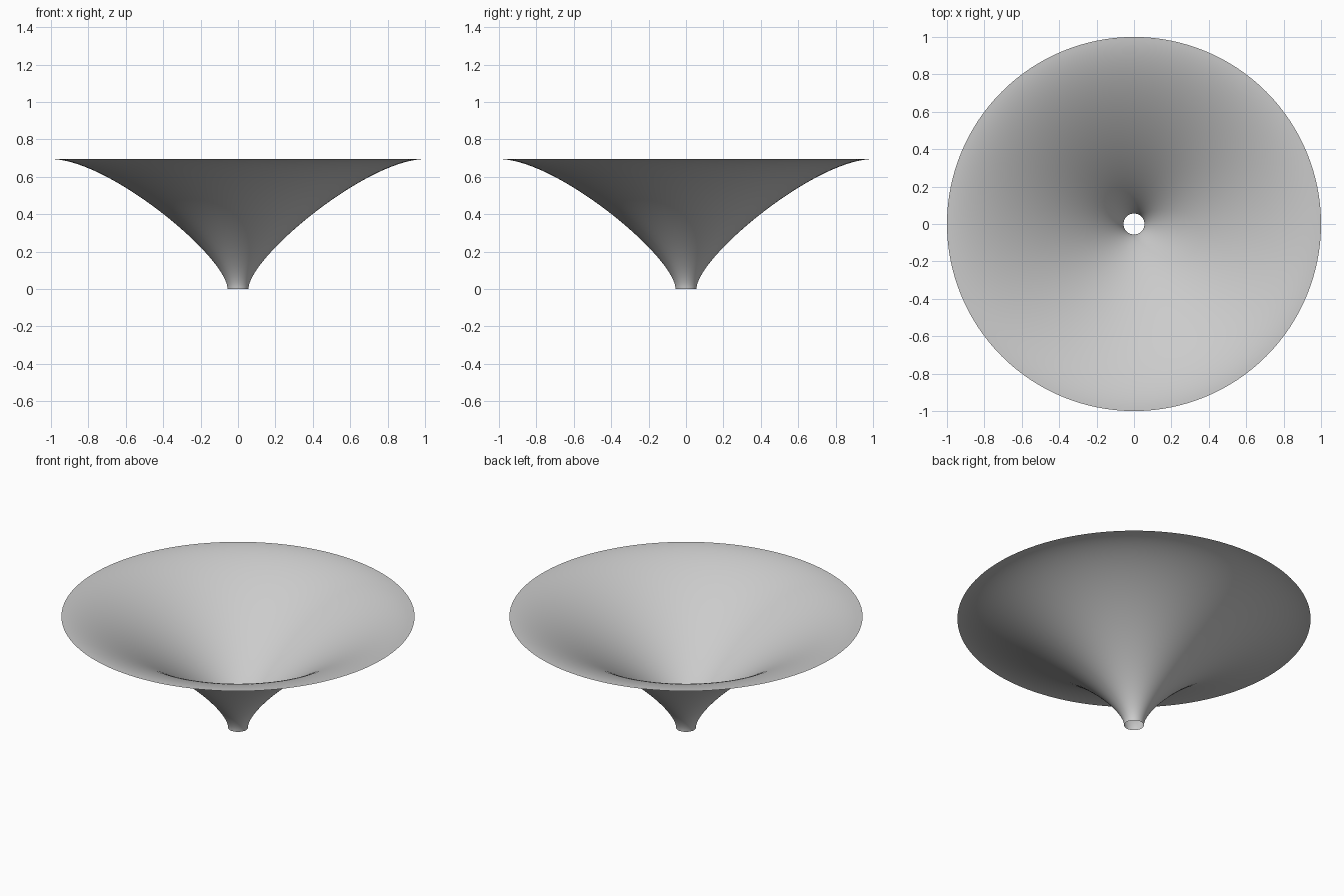
import bpy, bmesh, math
from mathutils import Vector
from mathutils.geometry import interpolate_bezier

cube = bpy.data.objects.get("Cube")
if cube:
    bpy.data.objects.remove(cube, do_unlink=True)

SEGMENTS = 128

# Plain grey surface
grey = bpy.data.materials.new("plain_grey")
grey.use_nodes = True
colour = (0.6, 0.6, 0.6, 1)
grey.diffuse_color = colour
grey.node_tree.nodes["Principled BSDF"].inputs["Base Color"].default_value = colour

# Profile: vertical at the throat, level at the rim
profile = interpolate_bezier(Vector((0.056, 0, 0)), Vector((0.056, 0, 0.17)),
                             Vector((0.69, 0, 0.695)), Vector((1, 0, 0.695)), 48)

# Spin the open profile into a thin funnel
bm = bmesh.new()
verts = [bm.verts.new(p) for p in profile]
edges = [bm.edges.new(pair) for pair in zip(verts, verts[1:])]
bmesh.ops.spin(bm, geom=verts + edges, cent=(0, 0, 0), axis=(0, 0, 1),
               angle=math.tau, steps=SEGMENTS, use_merge=True)
bmesh.ops.remove_doubles(bm, verts=bm.verts, dist=0.0001)
bmesh.ops.recalc_face_normals(bm, faces=bm.faces)

# Inner side is the front of the surface
bm.faces.ensure_lookup_table()
if sum(f.normal.z for f in bm.faces) < 0:
    bmesh.ops.reverse_faces(bm, faces=bm.faces)
for face in bm.faces:
    face.smooth = True

mesh = bpy.data.meshes.new("funnel")
bm.to_mesh(mesh)
bm.free()
mesh.materials.append(grey)
funnel = bpy.data.objects.new("funnel", mesh)
bpy.context.collection.objects.link(funnel)
